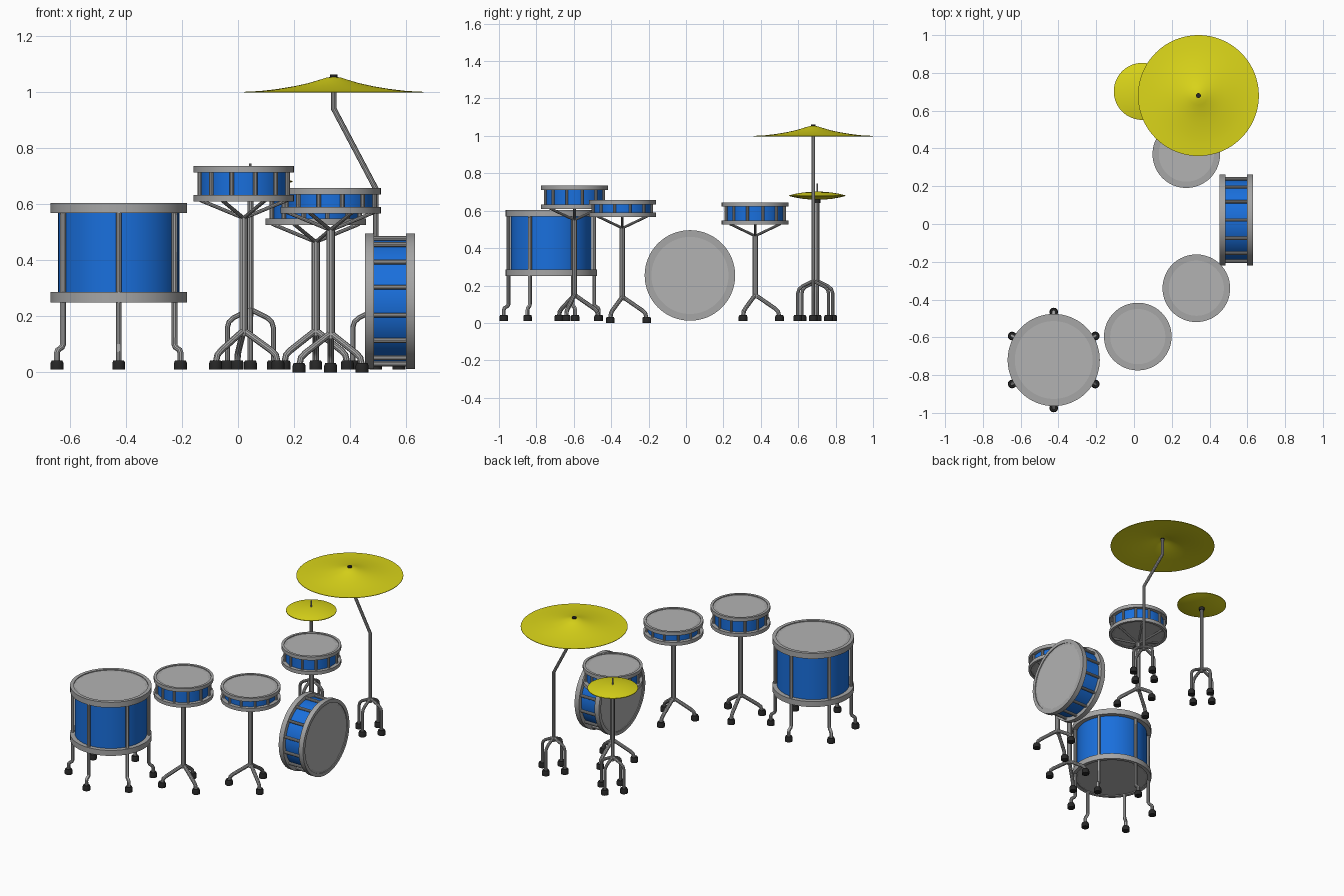
import bpy
from math import sin, cos, pi, radians
from mathutils import Matrix, Vector

if "Cube" in bpy.data.objects:
    bpy.data.objects.remove(bpy.data.objects["Cube"])


def material(name, rgb):
    m = bpy.data.materials.new(name)
    m.diffuse_color = (*rgb, 1)
    m.use_nodes = True
    m.node_tree.nodes["Principled BSDF"].inputs["Base Color"].default_value = m.diffuse_color
    return m


BLUE = material("blue_shell", (0.01, 0.16, 0.72))
GOLD = material("yellow_metal", (0.72, 0.68, 0.01))
BLACK = material("black_rubber", (0.02, 0.02, 0.02))
GREY = material("grey_metal", (0.38, 0.38, 0.38))
HEAD = material("drum_skin", (0.45, 0.45, 0.45))


def finish(o, mat):
    o.data.materials.append(mat)
    bpy.ops.object.select_all(action='DESELECT')
    o.select_set(True)
    bpy.context.view_layer.objects.active = o
    bpy.ops.object.shade_smooth_by_angle(angle=radians(35))
    return o


def lathe(name, profile, mat, xf, n=64, closed=False):
    """Revolve (radius, height) points around local z; profile runs bottom to top outside."""
    verts, rings = [], []
    for r, z in profile:
        if r == 0:
            rings.append([len(verts)] * n)
            verts.append((0, 0, z))
        else:
            rings.append(list(range(len(verts), len(verts) + n)))
            verts += [(r * cos(2 * pi * i / n), r * sin(2 * pi * i / n), z) for i in range(n)]
    pairs = list(zip(rings, rings[1:] + rings[:1])) if closed else list(zip(rings, rings[1:]))
    faces = []
    for a, b in pairs:
        for i in range(n):
            j = (i + 1) % n
            faces.append(list(dict.fromkeys((a[i], a[j], b[j], b[i]))))
    me = bpy.data.meshes.new(name)
    me.from_pydata([xf @ Vector(v) for v in verts], [], faces)
    o = bpy.data.objects.new(name, me)
    bpy.context.collection.objects.link(o)
    return finish(o, mat)


def tubes(name, paths, radius, xf, mat=GREY):
    """Round tubes along several point paths, joined in one mesh."""
    cu = bpy.data.curves.new(name, 'CURVE')
    cu.dimensions = '3D'
    cu.bevel_depth = radius
    cu.bevel_resolution = 3
    cu.use_fill_caps = True
    for path in paths:
        s = cu.splines.new('POLY')
        s.points.add(len(path) - 1)
        for p, co in zip(s.points, path):
            p.co = (*(xf @ Vector(co)), 1)
    o = bpy.data.objects.new(name, cu)
    bpy.context.collection.objects.link(o)
    bpy.ops.object.select_all(action='DESELECT')
    o.select_set(True)
    bpy.context.view_layer.objects.active = o
    bpy.ops.object.convert(target='MESH')
    return finish(bpy.context.object, mat)


def radial(path, count, start=0):
    """Repeat an (r, z) path around the z axis."""
    angles = [radians(start) + 2 * pi * i / count for i in range(count)]
    return [[(r * cos(a), r * sin(a), z) for r, z in path] for a in angles]


def drum(name, xf, R, shell_r, z0, z1, hoop):
    lathe(name + "_shell", [(shell_r, z0 + hoop / 2), (shell_r, z1 - hoop / 2)], BLUE, xf)
    for side, a, b, skin in (("top", z1 - hoop, z1, z1 - 0.005), ("bottom", z0, z0 + hoop, z0 + 0.005)):
        inner = R - 0.022 if R > 0.2 else R - 0.016
        far = shell_r - 0.01
        mid = skin
        lathe(f"{name}_{side}_hoop",
              [(far, a), (R, a), (R, b), (inner, b), (inner, mid), (far, mid)] if side == "top"
              else [(inner, a), (R, a), (R, b), (far, b), (far, mid), (inner, mid)],
              GREY, xf, closed=True)
        lathe(f"{name}_{side}_skin", [(inner, mid), (0, mid)] if side == "top"
              else [(0, mid), (inner, mid)], HEAD, xf)


def feet(name, xf, count, r, z0, start=0):
    for i, p in enumerate(radial([(r, 0)], count, start)):
        lathe(f"{name}_foot_{i + 1}", [(0, z0), (0.023, z0), (0.023, z0 + 0.024), (0.019, z0 + 0.033),
                                       (0, z0 + 0.033)], BLACK, xf @ Matrix.Translation(p[0]), n=20)


at = lambda x, y, z=0: Matrix.Translation((x, y, z))

# Floor drum on six bent legs
f = at(-0.425, -0.72)
drum("floor_drum", f, 0.244, 0.216, 0.25, 0.604, 0.036)
tubes("floor_drum_legs", radial([(0.229, 0.58), (0.229, 0.10), (0.234, 0.09), (0.25, 0.08),
                                 (0.254, 0.07), (0.254, 0.03)], 6, 30), 0.0105, f)
feet("floor_drum", f, 6, 0.254, 0.01, 30)

# Bass drum lying on its side, axis along x
b = at(0.541, 0.021, 0.254) @ Matrix.Rotation(pi / 2, 4, 'Y')
drum("bass_drum", b, 0.242, 0.216, -0.089, 0.089, 0.032)
tubes("bass_drum_lugs", radial([(0.224, -0.07), (0.224, 0.07)], 14), 0.009, b)

# Three shallow drums on tripod stands
for name, x, y, z0, z1, foot, turn in (("left_tom", 0.02, -0.596, 0.61, 0.735, 0.01, 100),
                                       ("right_tom", 0.33, -0.34, 0.567, 0.657, 0.0, 90),
                                       ("rear_tom", 0.277, 0.37, 0.525, 0.645, 0.01, 90)):
    t = at(x, y)
    drum(name, t, 0.179, 0.156, z0, z1, 0.023)
    tubes(name + "_lugs", radial([(0.162, z0 + 0.01), (0.162, z1 - 0.01)], 12, 15), 0.008, t)
    tubes(name + "_arms", radial([(0.0, z0 - 0.06), (0.155, z0 + 0.004)], 6), 0.007, t)
    tubes(name + "_pole", [[(0, 0, foot + 0.12), (0, 0, z0 - 0.05)]], 0.015, t)
    tubes(name + "_legs", radial([(0, foot + 0.14), (0.105, foot + 0.068), (0.122, foot + 0.052),
                                  (0.13, foot + 0.02)], 3, turn), 0.0115, t)
    feet(name, t, 3, 0.13, foot, turn)


def cymbal_base(name, xf):
    tubes(name + "_legs", radial([(0, 0.225), (0.06, 0.195), (0.076, 0.18), (0.082, 0.16),
                                  (0.082, 0.03)], 4), 0.0095, xf)
    feet(name, xf, 4, 0.082, 0.01)


# Large cymbal on a bent stand
c = at(0.341, 0.68)
bow = [(0.32, 1.0), (0.26, 1.003), (0.2, 1.010), (0.14, 1.020), (0.09, 1.031), (0.05, 1.043),
       (0.025, 1.051), (0, 1.054)]
lathe("large_cymbal", [(0, 1.051)] + [(r, z - 0.003) for r, z in bow[-2::-1]] + bow, GOLD, c, n=96)
lathe("large_cymbal_nut", [(0, 1.045), (0.013, 1.045), (0.013, 1.061), (0, 1.061)], BLACK, c, n=20)
tubes("large_cymbal_pole", [[(0, 0, 1.05), (0, 0, 0.94), (0.15, 0, 0.655), (0.15, 0, 0.2)]], 0.010, c)
cymbal_base("large_cymbal", at(0.491, 0.68))

# Pair of small cymbals facing each other
h = at(0.044, 0.702)
cup = [(0.151, 0), (0.12, 0.008), (0.08, 0.015), (0.04, 0.019), (0, 0.021)]
lathe("upper_small_cymbal", [(0, 0.698)] + [(r, 0.678 + z) for r, z in cup[-2::-1]]
      + [(r, 0.682 + z) for r, z in cup], GOLD, h)
lathe("lower_small_cymbal", [(0, 0.658)] + [(r, 0.679 - z) for r, z in cup[-2::-1]]
      + [(r, 0.682 - z) for r, z in cup], GOLD, h)
lathe("small_cymbal_clutch", [(0, 0.64), (0.016, 0.64), (0.016, 0.66), (0, 0.66)], BLACK, h, n=20)
tubes("small_cymbal_rod", [[(0, 0, 0.64), (0, 0, 0.745)]], 0.004, h)
tubes("small_cymbal_pole", [[(0, 0, 0.2), (0, 0, 0.645)]], 0.011, h)
cymbal_base("small_cymbal", h)
